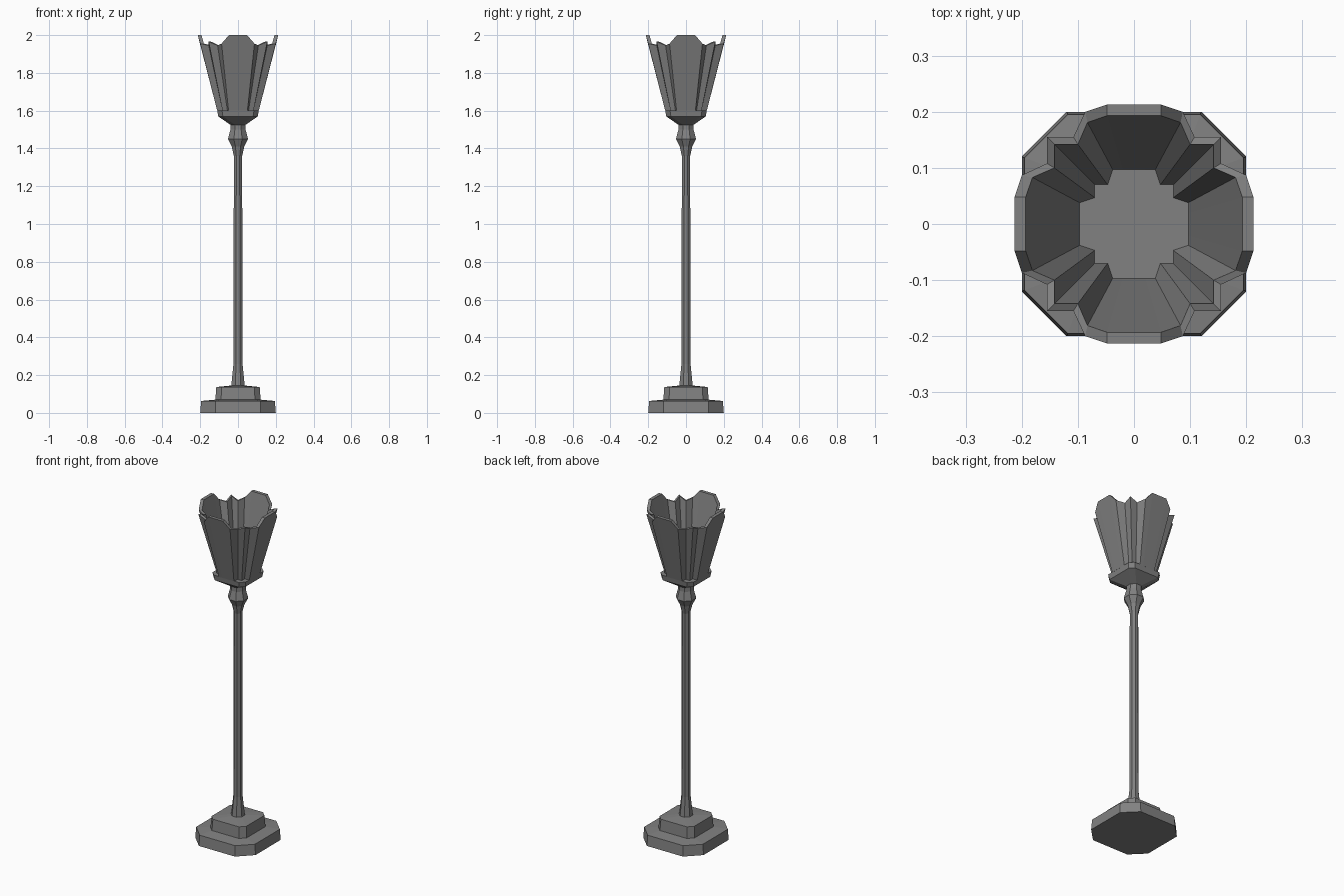
import bpy
import bmesh

cube = bpy.data.objects.get("Cube")
if cube:
    bpy.data.objects.remove(cube, do_unlink=True)

metal = bpy.data.materials.new("grey metal")
GREY = (0.22, 0.22, 0.22, 1)
metal.diffuse_color = GREY
metal.use_nodes = True
metal.node_tree.nodes["Principled BSDF"].inputs["Base Color"].default_value = GREY


def finish(name, bm):
    bmesh.ops.recalc_face_normals(bm, faces=bm.faces)
    mesh = bpy.data.meshes.new(name)
    bm.to_mesh(mesh)
    bm.free()
    mesh.materials.append(metal)
    obj = bpy.data.objects.new(name, mesh)
    bpy.context.collection.objects.link(obj)


def bridge(bm, a, b):
    for i in range(len(a)):
        j = (i + 1) % len(a)
        bm.faces.new((a[i], a[j], b[j], b[i]))


def four_fold(half):
    """Mirror a half-quadrant over the diagonal, then turn it four times."""
    part = half + [(y, x, z) for x, y, z in reversed(half)]
    ring = []
    for _ in range(4):
        ring += part
        part = [(y, -x, z) for x, y, z in part]
    return ring


def loft(name, sections):
    """Stack chamfered squares given as (half width, half flat side, height)."""
    bm = bmesh.new()
    rings = [[bm.verts.new(p) for p in four_fold([(flat, half, z)])]
             for half, flat, z in sections]
    for low, high in zip(rings, rings[1:]):
        bridge(bm, low, high)
    bm.faces.new(rings[0])
    bm.faces.new(rings[-1])
    finish(name, bm)


def octagon(radius, z):
    return (radius, radius * 0.414, z)


# Stepped foot
loft("base_plinth", [(0.2, 0.12, 0), (0.195, 0.118, 0.063), (0.12, 0.09, 0.07)])
loft("base_step", [(0.12, 0.09, 0.068), (0.115, 0.086, 0.137), (0.035, 0.015, 0.145)])

# Post with flared foot and neck collar
loft("post", [octagon(r, z) for r, z in (
    (0.036, 0.14), (0.024, 0.26), (0.022, 1.36), (0.033, 1.41),
    (0.053, 1.45), (0.04, 1.5), (0.04, 1.53))])

# Cup carrying the shade
loft("shade_cup", [octagon(0.04, 1.525), (0.105, 0.08, 1.57), (0.11, 0.085, 1.602)])

# Pleated open shade: four leaning panels joined by folded corners
outer_low = [(0.028, 0.11, 1.6), (0.05, 0.11, 1.6), (0.056, 0.082, 1.6), (0.082, 0.082, 1.6)]
outer_top = [(0.048, 0.213, 2), (0.087, 0.2, 1.955), (0.108, 0.155, 1.945), (0.155, 0.155, 1.965)]
inner_low = [(0.02, 0.097, 1.603), (0.038, 0.097, 1.603), (0.047, 0.07, 1.603), (0.07, 0.07, 1.603)]
inner_top = [(0.048, 0.193, 2), (0.083, 0.181, 1.955), (0.1, 0.142, 1.945), (0.142, 0.142, 1.965)]
bm = bmesh.new()
rings = [[bm.verts.new(p) for p in four_fold(half)]
         for half in (outer_low, outer_top, inner_top, inner_low)]
for i in range(4):
    bridge(bm, rings[i], rings[(i + 1) % 4])
finish("shade", bm)
